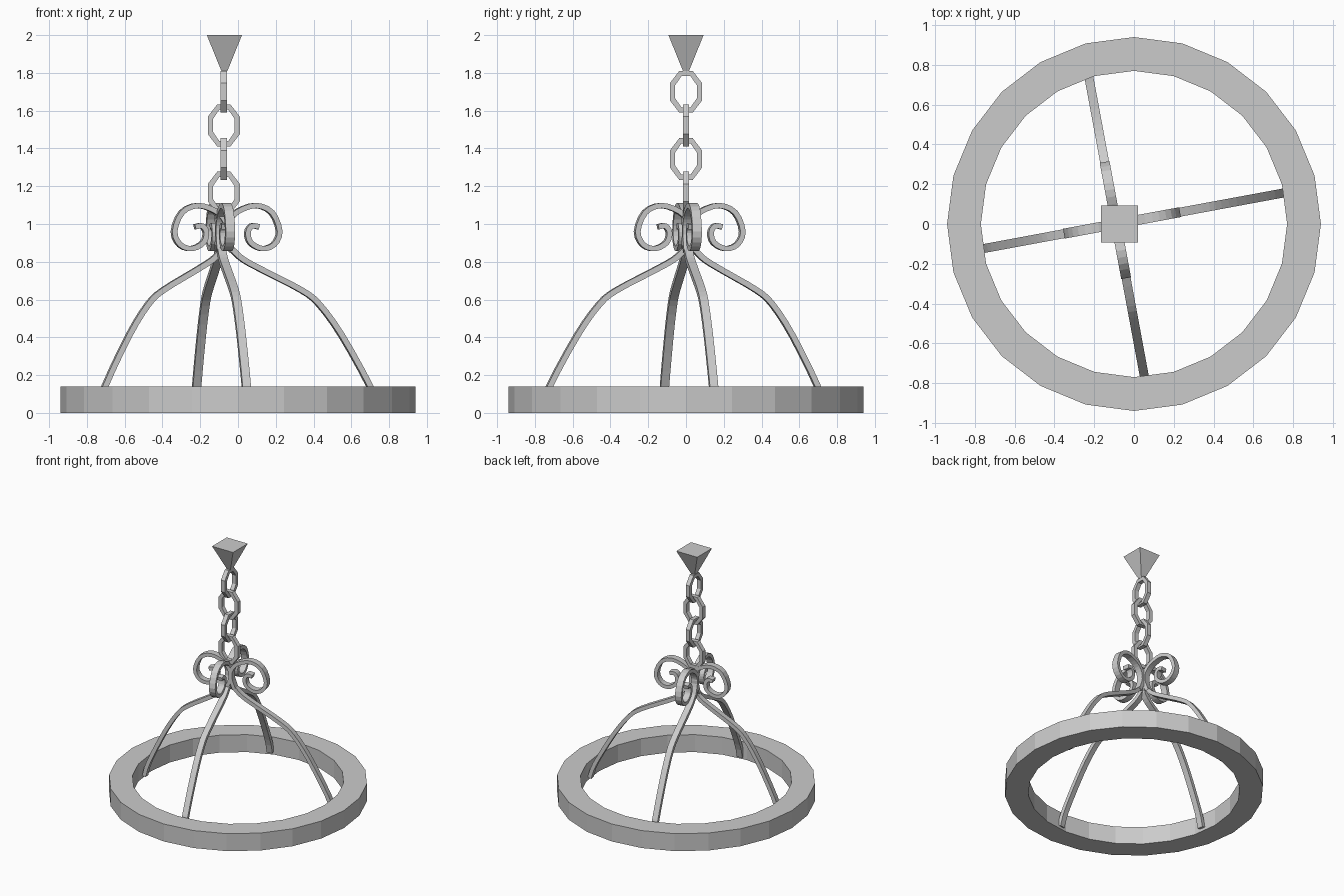
import bpy, bmesh, math
from mathutils import Vector, Matrix

cube = bpy.data.objects.get("Cube")
if cube:
    bpy.data.objects.remove(cube, do_unlink=True)

iron = bpy.data.materials.new("grey_iron")
iron.use_nodes = True
iron.diffuse_color = (0.6, 0.6, 0.6, 1)
iron.node_tree.nodes["Principled BSDF"].inputs["Base Color"].default_value = (0.6, 0.6, 0.6, 1)


def finish(name, bm):
    bmesh.ops.recalc_face_normals(bm, faces=bm.faces)
    mesh = bpy.data.meshes.new(name)
    bm.to_mesh(mesh)
    bm.free()
    mesh.materials.append(iron)
    obj = bpy.data.objects.new(name, mesh)
    bpy.context.collection.objects.link(obj)
    return obj


def sweep(name, sections, closed):
    """Join matching cross-section loops into a solid bar."""
    bm = bmesh.new()
    loops = [[bm.verts.new(p) for p in s] for s in sections]
    n = len(loops[0])
    pairs = list(zip(loops, loops[1:] + loops[:1]))
    for a, b in pairs if closed else pairs[:-1]:
        for i in range(n):
            j = (i + 1) % n
            bm.faces.new((a[i], a[j], b[j], b[i]))
    if not closed:
        bm.faces.new(loops[0])
        bm.faces.new(loops[-1])
    return finish(name, bm)


def smooth_path(pts, steps):
    """Catmull-Rom curve through the points."""
    pts = [Vector(p) for p in pts]
    ext = [2 * pts[0] - pts[1]] + pts + [2 * pts[-1] - pts[-2]]
    out = []
    for a, b, c, d in zip(ext, ext[1:], ext[2:], ext[3:]):
        for k in range(steps):
            t = k / steps
            out.append(0.5 * (2 * b + (c - a) * t + (2 * a - 5 * b + 4 * c - d) * t * t
                              + (3 * b - a - 3 * c + d) * t ** 3))
    return out + [pts[-1]]


def flat_bar(name, path, angle, thick, width):
    """Bar with rectangular section following an (r, z) path in a vertical plane."""
    out = Vector((math.cos(angle), math.sin(angle), 0))
    side = Vector((-math.sin(angle), math.cos(angle), 0)) * width / 2
    sections = []
    for i, p in enumerate(path):
        t = (path[min(i + 1, len(path) - 1)] - path[max(i - 1, 0)]).normalized()
        n = (out * -t.y + Vector((0, 0, t.x))) * thick / 2
        c = HUB + out * p.x + Vector((0, 0, p.y))
        sections.append([c + n + side, c + n - side, c - n - side, c - n + side])
    return sweep(name, sections, False)


HUB = Vector((-0.09, 0, 0))

# Bottom ring
ring = []
for i in range(24):
    a = math.tau * i / 24
    ring.append([(r * math.cos(a), r * math.sin(a), z)
                 for r, z in ((0.94, 0), (0.94, 0.14), (0.77, 0.14), (0.77, 0))])
sweep("bottom_ring", ring, True)

# Four curved arms, each topped by a scroll
ARM = [(0.755, 0.02), (0.715, 0.143), (0.575, 0.41), (0.462, 0.575), (0.373, 0.65),
       (0.19, 0.75), (0.085, 0.81), (0.031, 0.86)]
SCROLL = [(0.031, 0.854), (0.0, 0.944), (0.01, 1.013), (0.058, 1.066), (0.155, 1.098),
          (0.242, 1.061), (0.283, 0.96), (0.252, 0.89), (0.188, 0.87), (0.127, 0.902),
          (0.112, 0.955), (0.134, 0.99), (0.172, 0.985)]
SIDES = [("left", 0.03, 1.077), ("back", 0.02, 0.96),
         ("right", -0.03, 0.915), ("front", -0.02, 1.055)]
for i, (side, shift, stretch) in enumerate(SIDES):
    angle = math.radians(10.5 + 90 * i)
    arm = [(shift + stretch * r, z) for r, z in ARM]
    scroll = [(shift + r, z) for r, z in SCROLL]
    flat_bar(side + "_arm", smooth_path(arm, 3), angle, 0.03, 0.045)
    flat_bar(side + "_scroll", smooth_path(scroll, 3), angle, 0.028, 0.05)

# Chain of faceted links, alternately turned
for k in range(4):
    turn = Matrix.Rotation(math.pi / 2 * ((k + 1) % 2), 3, 'Z')
    centre = Vector((-0.075, 0, 1.70 - 0.178 * k))
    sections = []
    for i in range(8):
        a = math.tau * (i + 0.5) / 8
        sections.append([centre + turn @ Vector(((0.092 - d) * math.cos(a), y,
                                                 (0.12 - d) * math.sin(a)))
                         for d, y in ((0, -0.017), (0, 0.017), (0.03, 0.017), (0.03, -0.017))])
    sweep("chain_link_%d" % (k + 1), sections, True)

# Tapered square ceiling mount
mount = []
for h, z in ((0.016, 1.81), (0.093, 2.0)):
    mount.append([(-0.072 + sx * h, sy * h, z)
                  for sx, sy in ((-1, -1), (1, -1), (1, 1), (-1, 1))])
sweep("ceiling_mount", mount, False)
